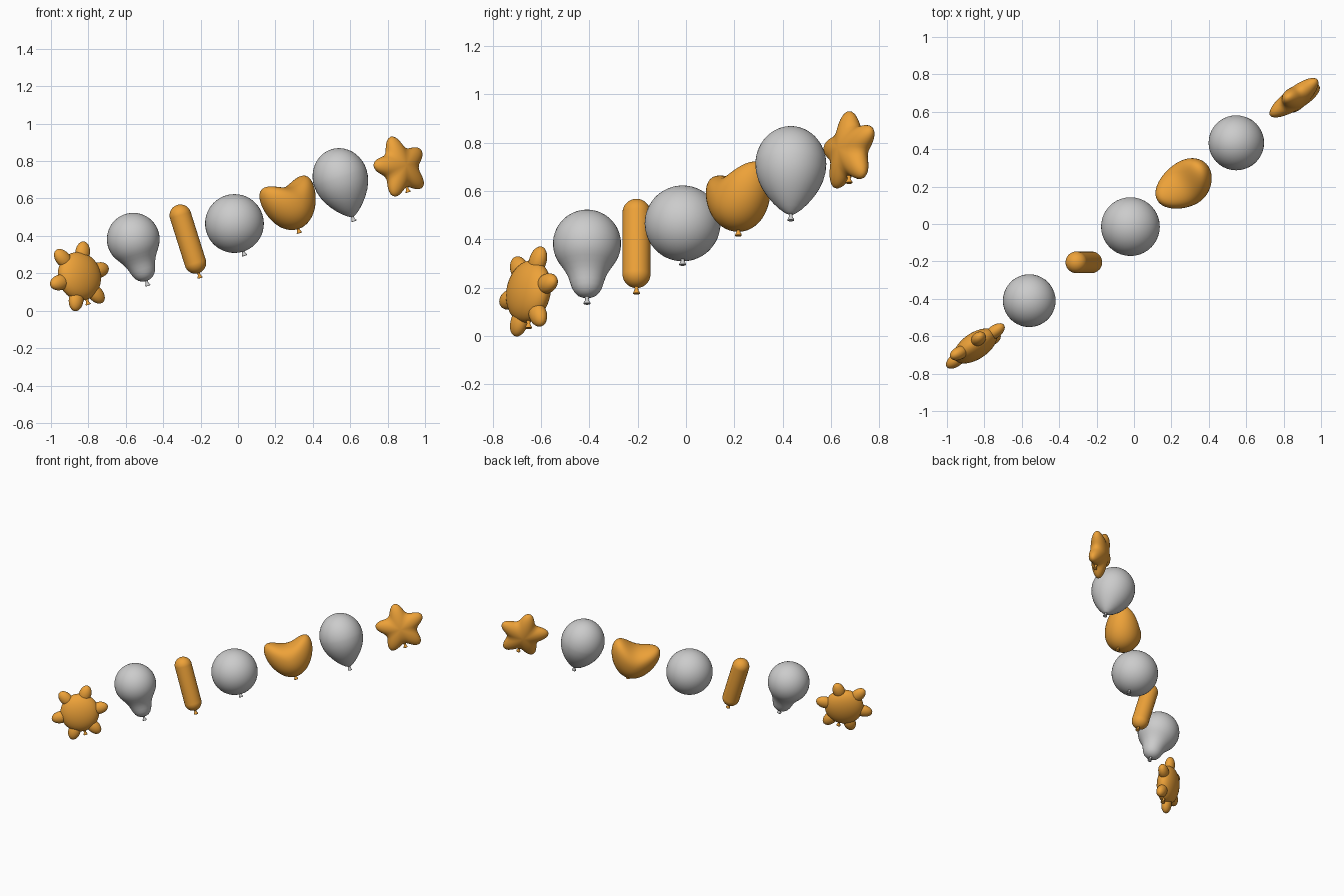
import bpy, bmesh
from math import sin, cos, pi, radians
from mathutils import Matrix

if "Cube" in bpy.data.objects:
    bpy.data.objects.remove(bpy.data.objects["Cube"])

ORANGE = bpy.data.materials.new("orange")
ORANGE.diffuse_color = (0.85, 0.36, 0.04, 1)
ORANGE.use_nodes = True
ORANGE.node_tree.nodes["Principled BSDF"].inputs["Base Color"].default_value = ORANGE.diffuse_color
TILT, YAW = radians(-17.5), radians(36)


def frame(x, y, z, yaw=0):
    """Placement of a balloon: turned to its facing, then leaned sideways."""
    return (Matrix.Translation((x, y, z)) @ Matrix.Rotation(TILT, 4, 'Y')
            @ Matrix.Rotation(yaw, 4, 'Z'))


def skin(name, rings, matrix, mat=None):
    """Closed smooth surface through a list of point rings."""
    bm = bmesh.new()
    rows = [[bm.verts.new(p) for p in ring] for ring in rings]
    n = len(rows[0])
    for a, b in zip(rows, rows[1:]):
        for i in range(n):
            j = (i + 1) % n
            bm.faces.new((a[i], a[j], b[j], b[i]))
    bmesh.ops.remove_doubles(bm, verts=bm.verts, dist=1e-5)
    bmesh.ops.recalc_face_normals(bm, faces=bm.faces)
    for f in bm.faces:
        f.smooth = True
    me = bpy.data.meshes.new(name)
    bm.to_mesh(me)
    bm.free()
    ob = bpy.data.objects.new(name, me)
    bpy.context.collection.objects.link(ob)
    ob.matrix_world = matrix
    if mat:
        me.materials.append(mat)
    return ob


def revolve(name, profile, matrix, mat=None, n=40):
    rings = [[(r * cos(2 * pi * i / n), r * sin(2 * pi * i / n), z)
              for i in range(n)] for r, z in profile]
    return skin(name, rings, matrix, mat)


def arc(rx, rz, start, end, cz=0, n=16):
    """Profile arc in degrees, 90 is the top pole."""
    out = []
    for i in range(n + 1):
        a = radians(start + (end - start) * i / n)
        out.append((max(0, rx * cos(a)), cz + rz * sin(a)))
    return out


def inflate(name, outline, core, depth, fade, matrix, mat, n=80, m=24):
    """Foil balloon: outline in the xz plane, melting into a round middle."""
    rings = []
    for k in range(m + 1):
        t = -pi / 2 + pi * k / m
        s, ring = max(0, cos(t)), []
        for i in range(n):
            u = 2 * pi * i / n
            px, pz = outline(u)
            ex, ez = core * sin(u), core * cos(u)
            w = s ** fade
            ring.append((s * (ex + (px - ex) * w), depth * sin(t),
                         s * (ez + (pz - ez) * w)))
        rings.append(ring)
    return skin(name, rings, matrix, mat)


def knot(name, bottom, matrix, mat=None):
    """Tied neck with a flared lip; bottom is its lowest local height."""
    prof = [(0, .045), (.013, .04), (.007, .022), (.008, .016),
            (.014, .005), (.014, .001), (.011, 0), (0, .004)]
    revolve(name + "_knot", [(r, z + bottom) for r, z in prof], matrix, mat, 16)


# Flower balloon: flattened disc with six petals
M = frame(-.848, -.652, .184, radians(35))
revolve("flower_body", arc(.131, .068, 90, -90, n=24),
        M @ Matrix.Rotation(pi / 2, 4, 'X'), ORANGE)
for i in range(6):
    P = (M @ Matrix.Rotation(i * pi / 3, 4, 'Y') @ Matrix.Translation((.133, 0, 0))
         @ Matrix.Rotation(pi / 2, 4, 'Y') @ Matrix.Diagonal((1.15, .95, 1, 1)))
    revolve("flower_petal", arc(.036, .062, 90, -90), P, ORANGE, 24)
knot("flower", -.16, M, ORANGE)

# Bulb balloon: ball with a fat neck
M = frame(-.56, -.41, .382)
revolve("bulb_body", arc(.141, .141, 90, -36) +
        [(.1, -.103), (.087, -.124), (.077, -.145), (.07, -.167), (.063, -.189),
         (.053, -.208), (.038, -.223), (.02, -.231), (0, -.234)], M)
knot("bulb", -.262, M)

# Long stick balloon
M = frame(-.268, -.205, .383)
revolve("stick_body", arc(.058, .058, 90, 0, .133) + arc(.058, .058, 0, -90, -.133),
        M, ORANGE)
knot("stick", -.219, M, ORANGE)

# Round balloon
M = frame(-.019, -.014, .466)
revolve("round_body", arc(.157, .157, 90, -90, n=32), M)
knot("round", -.181, M)

# Heart balloon
M = frame(.281, .217, .565, YAW)
inflate("heart_body",
        lambda u: (.16 * sin(u) - .02 * sin(2 * u),
                   .1175 * cos(u) - .06 * cos(2 * u) + .0425),
        .14, .12, .6, M, ORANGE)
knot("heart", -.158, M, ORANGE)

# Teardrop balloon
M = frame(.547, .434, .71)
revolve("teardrop_body", arc(.147, .16, 90, 0) +
        [(.144, -.033), (.135, -.066), (.12, -.1), (.099, -.133), (.074, -.164),
         (.047, -.191), (.024, -.209), (.008, -.217), (0, -.218)], M)
knot("teardrop", -.244, M)


# Star balloon
def star(u):
    r = .112 + .058 * ((1 + cos(5 * u)) / 2) ** 1.25
    return r * sin(u), r * cos(u)


M = frame(.868, .675, .768, YAW)
inflate("star_body", star, .125, .058, .5, M, ORANGE)
knot("star", -.142, M, ORANGE)
